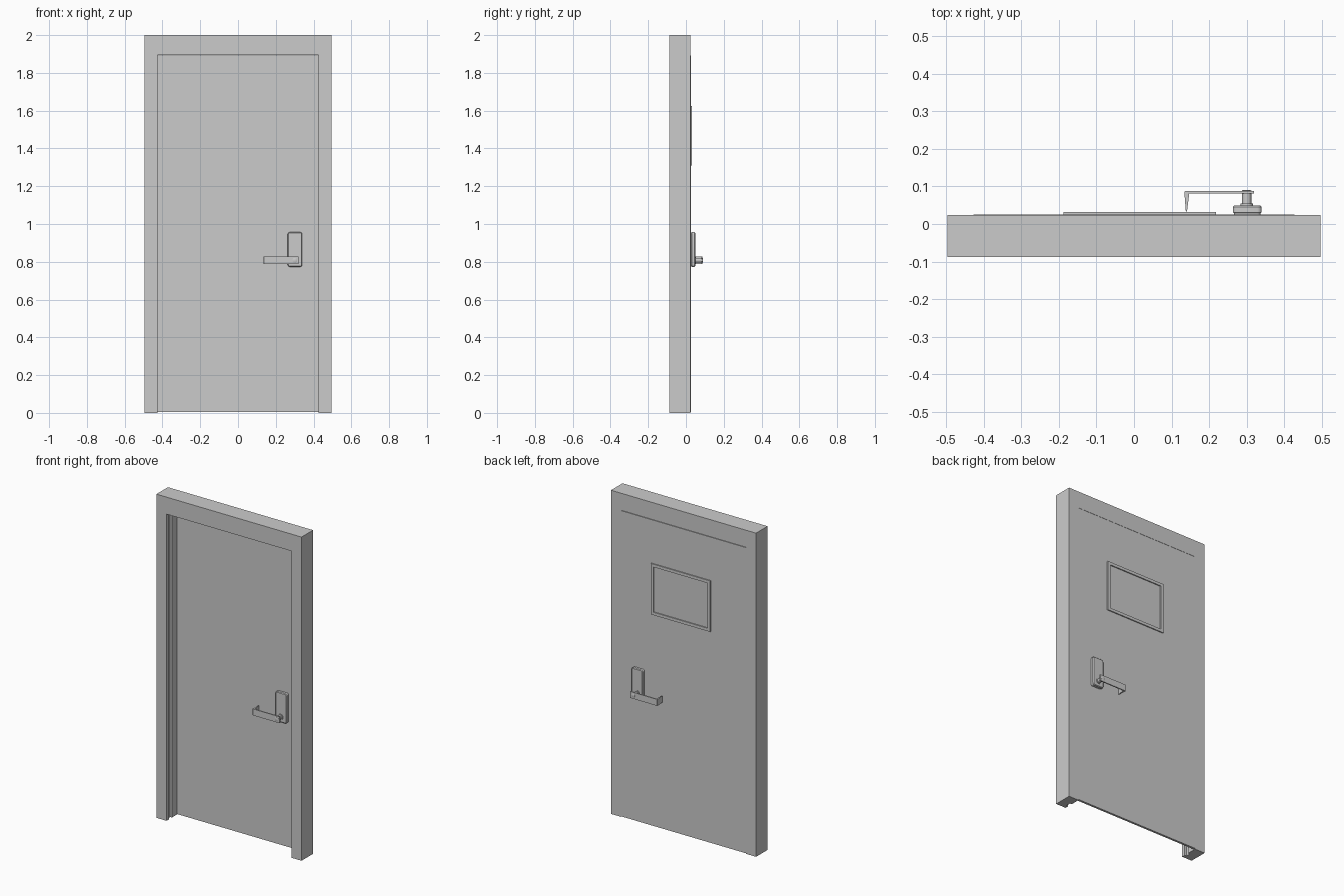
import bpy, bmesh, math
from mathutils import Matrix, Vector

if "Cube" in bpy.data.objects:
    bpy.data.objects.remove(bpy.data.objects["Cube"])

LEAF_F, LEAF_B = 0.012, 0.0255   # door leaf front and back planes
MID = (LEAF_F + LEAF_B) / 2


def finish(name, bm):
    bmesh.ops.recalc_face_normals(bm, faces=bm.faces)
    me = bpy.data.meshes.new(name)
    bm.to_mesh(me)
    bm.free()
    ob = bpy.data.objects.new(name, me)
    bpy.context.collection.objects.link(ob)
    return ob


def box(name, lo, hi):
    bm = bmesh.new()
    lo, hi = Vector(lo), Vector(hi)
    bmesh.ops.create_cube(bm, size=1, matrix=Matrix.Translation((lo + hi) / 2)
                          @ Matrix.Diagonal((*(hi - lo), 1)))
    return finish(name, bm)


def sweep(name, rings, closed=False, caps=True):
    """Skin successive rings of points."""
    bm = bmesh.new()
    vs = [[bm.verts.new(p) for p in r] for r in rings]
    n = len(vs[0])
    pairs = list(zip(vs, vs[1:])) + ([(vs[-1], vs[0])] if closed else [])
    for a, b in pairs:
        for i in range(n):
            j = (i + 1) % n
            bm.faces.new((a[i], a[j], b[j], b[i]))
    if caps and not closed:
        bm.faces.new(vs[0])
        bm.faces.new(vs[-1])
    return finish(name, bm)


def rounded_rect(x0, x1, z0, z1, r, y, steps=4):
    pts = []
    for k, (cx, cz) in enumerate([(x1 - r, z1 - r), (x0 + r, z1 - r),
                                  (x0 + r, z0 + r), (x1 - r, z0 + r)]):
        for s in range(steps + 1):
            a = math.pi / 2 * (k + s / steps)
            pts.append((cx + r * math.cos(a), y, cz + r * math.sin(a)))
    return pts


# door frame: one grooved jamb section swept up, across and down
W, H = 0.496, 2.0
section = [(0, -0.088), (0.069, -0.088), (0.069, -0.066), (0.057, -0.066),
           (0.057, -0.036), (0.069, -0.036), (0.069, 0.0245), (0, 0.0245)]
sx_top = 0.105 / 0.069           # the head is deeper than the jambs
sweep("door_frame", [
    [(-W + t, y, 0) for t, y in section],
    [(-W + t, y, H - t * sx_top) for t, y in section],
    [(W - t, y, H - t * sx_top) for t, y in section],
    [(W - t, y, 0) for t, y in section]])

# door leaf
box("door_leaf", (-0.427, LEAF_F, 0.004), (0.427, LEAF_B, 1.893))

# raised rectangular frame on the back face
def rect(inset, y):
    a, b, c, d = -0.188 + inset, 0.218 - inset, 1.31 + inset, 1.625 - inset
    return [(a, y, c), (b, y, c), (b, y, d), (a, y, d)]

sweep("panel_frame", [rect(0, LEAF_B - 0.002), rect(0, 0.032),
                      rect(0.018, 0.032), rect(0.018, LEAF_B - 0.002)], closed=True)

# handle sets on both faces, mirrored about the leaf
for side, s in (("back", 1), ("front", -1)):
    def fy(y):
        return MID + s * (y - MID)

    # escutcheon plate with softened rim
    plate = sweep(side + "_handle_plate", [
        rounded_rect(0.263 + i, 0.340 - i, 0.773 + i, 0.957 - i, 0.012 - i, fy(y))
        for i, y in ((0.003, LEAF_B - 0.002), (0.003, 0.029), (0, 0.031),
                     (0, 0.045), (0.004, 0.049))])

    # spindle with collar
    rings = []
    for y, r in ((0.045, 0.017), (0.054, 0.017), (0.054, 0.0125), (0.089, 0.0125), (0.09, 0.0105)):
        rings.append([(0.300 + r * math.cos(k * math.tau / 24), fy(y),
                       0.808 + r * math.sin(k * math.tau / 24)) for k in range(24)])
    spindle = sweep(side + "_handle_spindle", rings)

    # flat lever with a tapered return at its tip
    outline = [(0.32, 0.088), (0.137, 0.088), (0.134, 0.085), (0.138, 0.033),
               (0.141, 0.033), (0.147, 0.081), (0.32, 0.081)]
    sweep(side + "_handle_lever",
          [[(x, fy(y), z) for x, y in outline] for z in (0.788, 0.828)])

    for ob in (plate, spindle):
        bpy.ops.object.select_all(action='DESELECT')
        ob.select_set(True)
        bpy.context.view_layer.objects.active = ob
        bpy.ops.object.shade_smooth_by_angle(angle=math.radians(30))
